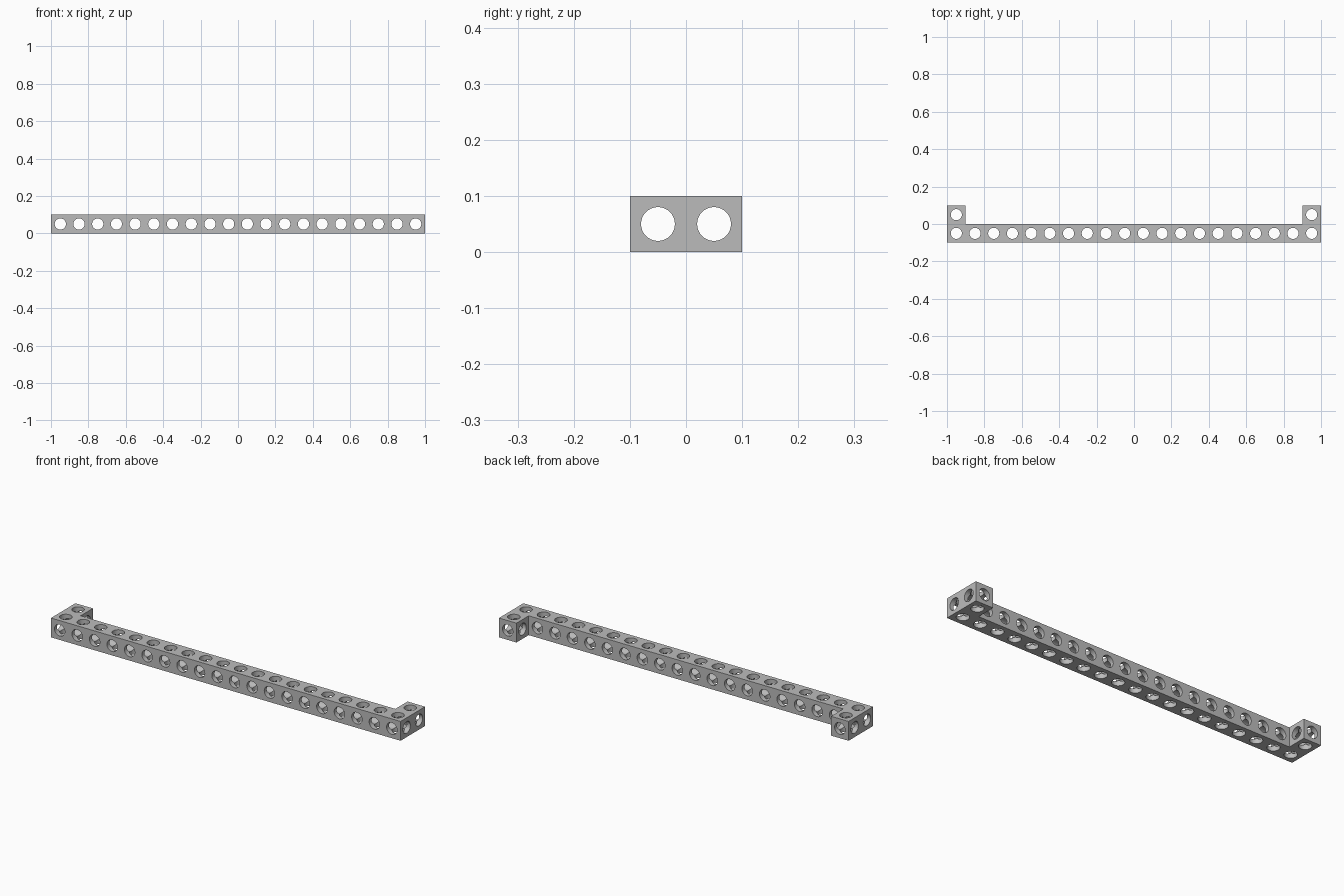
import bpy
import bmesh
from math import radians
from mathutils import Matrix

# Remove the default cube
cube = bpy.data.objects.get("Cube")
if cube:
    bpy.data.objects.remove(cube, do_unlink=True)

CELL = 0.1
COUNT = 20
HALF = CELL / 2
centres = [-1 + HALF + CELL * i for i in range(COUNT)]
ends = (centres[0], centres[-1])


def add_object(name, bm):
    mesh = bpy.data.meshes.new(name)
    bmesh.ops.recalc_face_normals(bm, faces=bm.faces)
    bm.to_mesh(mesh)
    bm.free()
    obj = bpy.data.objects.new(name, mesh)
    bpy.context.collection.objects.link(obj)
    return obj


def drill(target, axis, radius, length, points):
    """Cut a row of round holes along one axis through the target."""
    turn = {"X": Matrix.Rotation(radians(90), 4, "Y"),
            "Y": Matrix.Rotation(radians(90), 4, "X"),
            "Z": Matrix.Identity(4)}[axis]
    bm = bmesh.new()
    for p in points:
        bmesh.ops.create_cone(bm, cap_ends=True, segments=32, radius1=radius,
                              radius2=radius, depth=length,
                              matrix=Matrix.Translation(p) @ turn)
    cutter = add_object("hole_cutter", bm)
    cutter.hide_render = True
    mod = target.modifiers.new("holes", "BOOLEAN")
    mod.operation = "DIFFERENCE"
    mod.solver = "EXACT"
    mod.object = cutter
    bpy.context.view_layer.objects.active = target
    bpy.ops.object.modifier_apply(modifier=mod.name)
    bpy.data.objects.remove(cutter, do_unlink=True)


# Bracket body: a long bar with a one-cell tab at the back of each end
tab = 1 - CELL
outline = [(-1, -CELL), (1, -CELL), (1, CELL), (tab, CELL),
           (tab, 0), (-tab, 0), (-tab, CELL), (-1, CELL)]
bm = bmesh.new()
base = bm.faces.new([bm.verts.new((x, y, 0)) for x, y in outline])
extruded = bmesh.ops.extrude_face_region(bm, geom=[base])
top = [v for v in extruded["geom"] if isinstance(v, bmesh.types.BMVert)]
bmesh.ops.translate(bm, verts=top, vec=(0, 0, CELL))
bracket = add_object("beam_bracket", bm)

# Lengthwise bores, front-to-back holes and vertical holes
# (radii differ by a hair so the crossing bores cut cleanly)
drill(bracket, "X", 0.0302, 2.2, [(0, -HALF, HALF), (0, HALF, HALF)])
drill(bracket, "Y", 0.0300, 0.4, [(x, 0, HALF) for x in centres])
drill(bracket, "Z", 0.0298, 0.2, [(x, -HALF, HALF) for x in centres]
      + [(x, HALF, HALF) for x in ends])

# Single grey finish
grey = bpy.data.materials.new("grey")
grey.use_nodes = True
colour = (0.5, 0.5, 0.5, 1)
grey.diffuse_color = colour
grey.node_tree.nodes["Principled BSDF"].inputs["Base Color"].default_value = colour
bracket.data.materials.clear()
bracket.data.materials.append(grey)

# Smooth bores, crisp edges
bpy.ops.object.select_all(action="DESELECT")
bracket.select_set(True)
bpy.context.view_layer.objects.active = bracket
bpy.ops.object.shade_smooth_by_angle(angle=radians(30))
